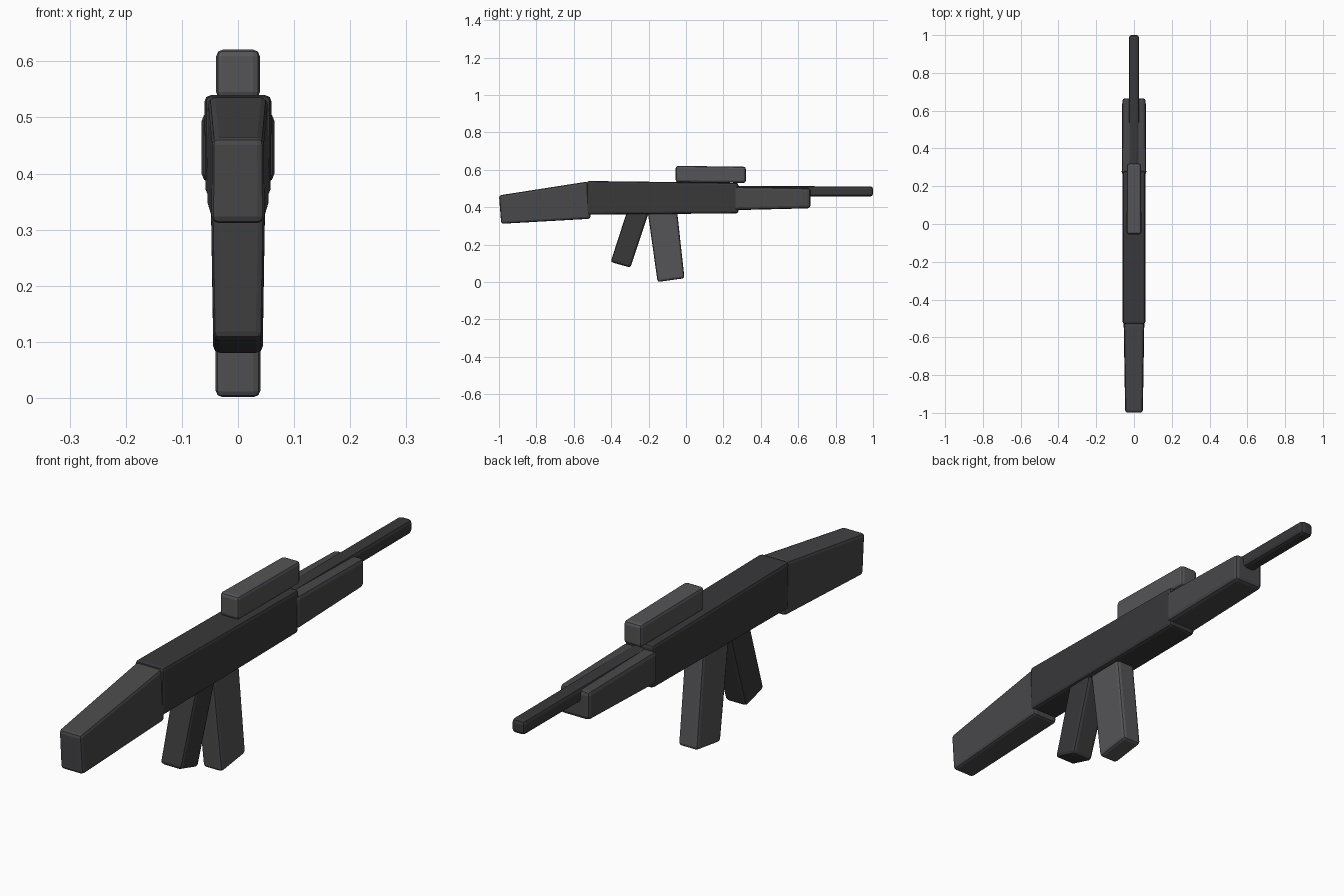
import bpy
import bmesh

if "Cube" in bpy.data.objects:
    bpy.data.objects.remove(bpy.data.objects["Cube"])


def material(name, v):
    m = bpy.data.materials.new(name)
    m.diffuse_color = (v, v, v * 1.06, 1)
    m.use_nodes = True
    m.node_tree.nodes["Principled BSDF"].inputs["Base Color"].default_value = m.diffuse_color
    return m


dark = material("dark_grey", 0.04)
mid = material("mid_grey", 0.065)
light = material("light_grey", 0.09)


def block(name, profile, widths, mat, bevel=0.012, segments=2):
    """Side profile (y, z) with a half width at each corner, edges rounded."""
    bm = bmesh.new()
    left, right = [
        [bm.verts.new((s * w, y, z)) for (y, z), w in zip(profile, widths)]
        for s in (-1, 1)]
    bm.faces.new(left)
    bm.faces.new(right[::-1])
    n = len(profile)
    for i in range(n):
        j = (i + 1) % n
        bm.faces.new((left[j], left[i], right[i], right[j]))
    bmesh.ops.recalc_face_normals(bm, faces=bm.faces)
    mesh = bpy.data.meshes.new(name)
    bm.to_mesh(mesh)
    bm.free()
    ob = bpy.data.objects.new(name, mesh)
    bpy.context.collection.objects.link(ob)
    mesh.materials.append(mat)
    b = ob.modifiers.new("rounded_edges", 'BEVEL')
    b.width = bevel
    b.segments = segments
    return ob


# Main body
block("body", [(-0.53, 0.36), (0.28, 0.367), (0.28, 0.53), (-0.53, 0.54)],
      [0.058, 0.058, 0.06, 0.06], dark)
# Shoulder stock, tapering to the rear
block("stock", [(-0.988, 0.311), (-0.51, 0.338), (-0.525, 0.537), (-1.0, 0.463)],
      [0.047, 0.055, 0.053, 0.046], mid)
# Fore grip around the barrel
block("handguard", [(0.26, 0.384), (0.665, 0.394), (0.665, 0.502), (0.26, 0.509)],
      [0.065, 0.062, 0.062, 0.065], mid, 0.015)
# Barrel
block("barrel", [(0.25, 0.457), (1.0, 0.457), (1.0, 0.511), (0.25, 0.513)],
      [0.028, 0.027, 0.027, 0.028], dark, 0.014)
# Top sight
block("sight", [(-0.055, 0.533), (0.32, 0.53), (0.32, 0.616), (-0.055, 0.621)],
      [0.039, 0.037, 0.037, 0.039], light)
# Handle and magazine, sunk into the body
block("handle", [(-0.403, 0.107), (-0.297, 0.077), (-0.193, 0.39), (-0.311, 0.39)],
      [0.044, 0.044, 0.049, 0.049], dark)
block("magazine", [(-0.152, 0.0), (-0.008, 0.02), (-0.05, 0.4), (-0.208, 0.4)],
      [0.04, 0.04, 0.04, 0.04], light)
